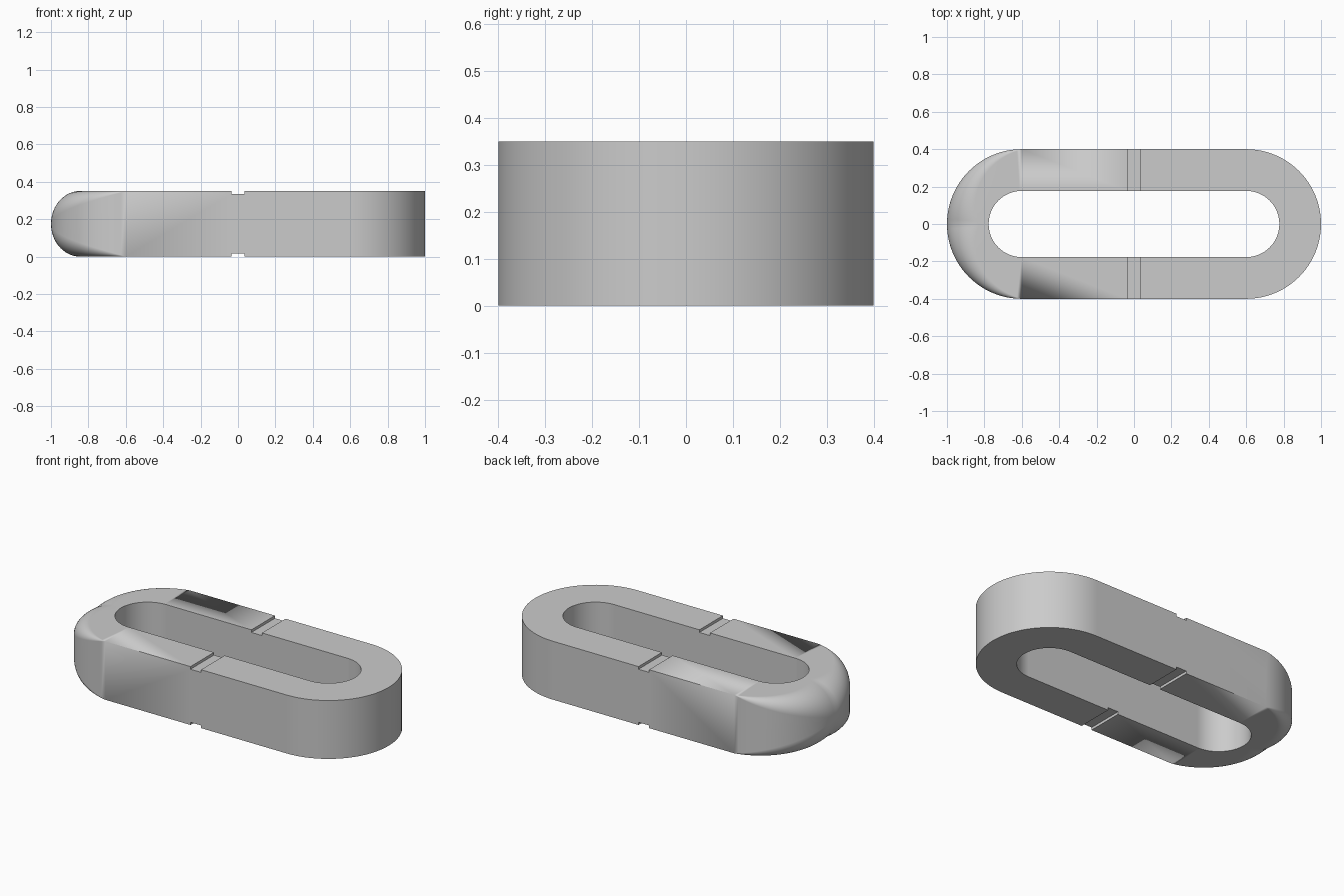
import bpy
import bmesh
from math import sin, cos, pi
from mathutils import Vector

if "Cube" in bpy.data.objects:
    bpy.data.objects.remove(bpy.data.objects["Cube"])

HEIGHT = 0.35
OUTER, INNER = 0.4, 0.177      # radii of the outer wall and of the slot
CENTRE = 0.6                   # distance of the end arcs from the middle
STEPS, FILLET = 48, 14

grey = bpy.data.materials.new("plain grey")
grey.use_nodes = True
colour = (0.6, 0.6, 0.6, 1)
grey.diffuse_color = colour
grey.node_tree.nodes["Principled BSDF"].inputs["Base Color"].default_value = colour


def make_object(name, bm):
    mesh = bpy.data.meshes.new(name)
    bm.to_mesh(mesh)
    bm.free()
    obj = bpy.data.objects.new(name, mesh)
    bpy.context.collection.objects.link(obj)
    mesh.materials.append(grey)
    return obj


def section(bm, centre_x, angle, radius):
    """Cross-section of the ring wall, outer edges rounded by radius."""
    normal = Vector((cos(angle), sin(angle), 0))
    centre = Vector((centre_x, 0, 0))
    arc = [(OUTER - radius * (1 - sin(a)), radius * (1 - cos(a)))
           for a in (i * pi / 2 / FILLET for i in range(FILLET + 1))]
    outline = [(INNER, 0)] + arc
    outline += [(d, HEIGHT - z) for d, z in reversed(outline)]
    return [bm.verts.new(centre + normal * d + Vector((0, 0, z))) for d, z in outline]


# Ring body: square-edged right end, left end with a fillet growing to the tip
bm = bmesh.new()
rings = []
for side in (1, -1):
    for i in range(STEPS + 1):
        t = -pi / 2 + pi * i / STEPS
        radius = 0 if side > 0 else HEIGHT / 2 * (1 - abs(t) / (pi / 2))
        rings.append(section(bm, side * CENTRE, t if side > 0 else t + pi, radius))
for a, b in zip(rings, rings[1:] + rings[:1]):
    for j in range(len(a)):
        k = (j + 1) % len(a)
        bm.faces.new((a[j], b[j], b[k], a[k]))
bmesh.ops.remove_doubles(bm, verts=bm.verts, dist=0.00002)
bmesh.ops.recalc_face_normals(bm, faces=bm.faces)
body = make_object("ring_body", bm)

# Shallow grooves across the middle, on top and underneath
for name, z in (("top_groove_cutter", HEIGHT), ("bottom_groove_cutter", 0)):
    bm = bmesh.new()
    bmesh.ops.create_cube(bm, size=1)
    bmesh.ops.scale(bm, vec=(0.07, 1.2, 0.032), verts=bm.verts)
    bmesh.ops.translate(bm, vec=(0, 0, z), verts=bm.verts)
    cutter = make_object(name, bm)
    cutter.hide_render = True
    cut = body.modifiers.new(name, 'BOOLEAN')
    cut.operation = 'DIFFERENCE'
    cut.solver = 'EXACT'
    cut.object = cutter
    bpy.context.view_layer.objects.active = body
    bpy.ops.object.modifier_apply(modifier=cut.name)
    bpy.data.objects.remove(cutter)

# Smooth curved walls with crisp edges
bpy.ops.object.select_all(action='DESELECT')
body.select_set(True)
bpy.context.view_layer.objects.active = body
bpy.ops.object.shade_smooth_by_angle(angle=pi / 6)
weighted = body.modifiers.new("flat face normals", 'WEIGHTED_NORMAL')
weighted.keep_sharp = True
